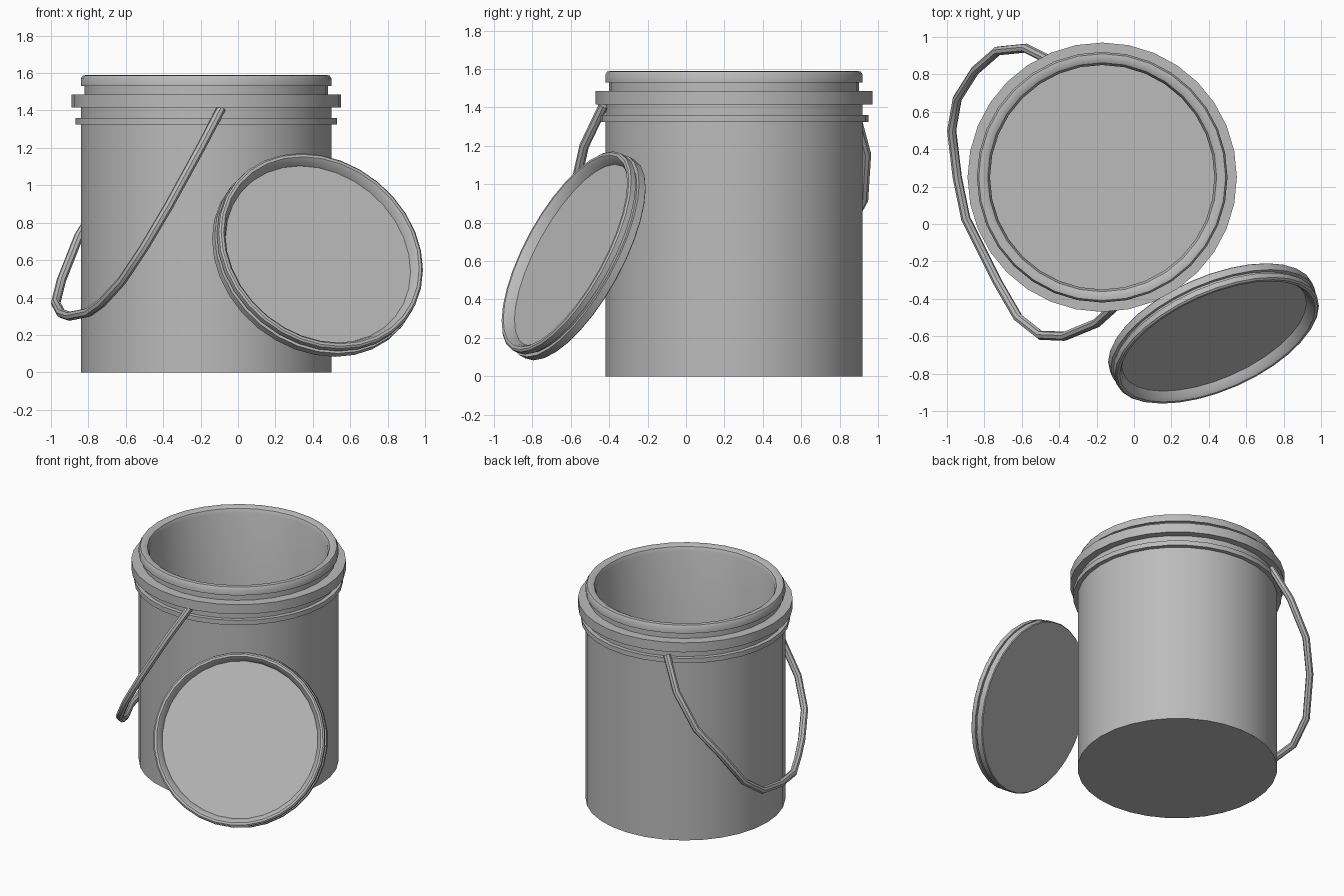
import bpy, bmesh, math
from mathutils import Vector

cube = bpy.data.objects.get("Cube")
if cube:
    bpy.data.objects.remove(cube, do_unlink=True)

SIDES = 32

grey = bpy.data.materials.new("grey_plastic")
grey.use_nodes = True
COLOUR = (0.5, 0.5, 0.5, 1)
grey.diffuse_color = COLOUR
grey.node_tree.nodes["Principled BSDF"].inputs["Base Color"].default_value = COLOUR


def smooth(obj):
    bpy.ops.object.select_all(action='DESELECT')
    obj.select_set(True)
    bpy.context.view_layer.objects.active = obj
    bpy.ops.object.shade_smooth_by_angle(angle=math.radians(35))


def lathe(name, profile, location):
    """Spin an (r, z) profile about z; a radius of 0 closes the end with a flat cap."""
    bm = bmesh.new()
    rings = []
    for r, z in profile:
        ring = []
        for i in range(SIDES):
            a = 2 * math.pi * i / SIDES
            ring.append(bm.verts.new((r * math.cos(a), r * math.sin(a), z)))
        rings.append(ring)
    for low, high in zip(rings, rings[1:]):
        for i in range(SIDES):
            j = (i + 1) % SIDES
            bm.faces.new((low[i], low[j], high[j], high[i]))
    bm.faces.new(rings[0][::-1])
    bm.faces.new(rings[-1])
    bmesh.ops.recalc_face_normals(bm, faces=bm.faces)
    mesh = bpy.data.meshes.new(name)
    bm.to_mesh(mesh)
    bm.free()
    obj = bpy.data.objects.new(name, mesh)
    obj.location = location
    mesh.materials.append(grey)
    bpy.context.collection.objects.link(obj)
    smooth(obj)
    return obj


# Bucket: outer wall, two collars, rounded lip, then down the inside to the floor
lathe("bucket", [
    (0.67, 0), (0.67, 1.325),
    (0.70, 1.325), (0.70, 1.36), (0.67, 1.36),
    (0.67, 1.415), (0.72, 1.415), (0.72, 1.485), (0.65, 1.485),
    (0.65, 1.53), (0.67, 1.53), (0.67, 1.57), (0.66, 1.587),
    (0.635, 1.59), (0.612, 1.578), (0.60, 1.55), (0.60, 0.05),
], (-0.17, 0.25, 0))

# Lid: flat back, flange, groove and raised rim round a shallow dish
lid = lathe("lid", [
    (0.585, -0.05), (0.59, -0.045), (0.59, -0.005), (0.57, -0.005),
    (0.57, 0.012), (0.585, 0.012), (0.585, 0.042), (0.575, 0.05),
    (0.56, 0.05), (0.545, 0.035), (0.53, 0.0),
], (0.428, -0.588, 0.63))
lid.rotation_euler = Vector((0.36, -0.817, 0.45)).to_track_quat('Z', 'Y').to_euler()

# Handle: bent round rod hanging from the collar
path = [
    (-0.09, -0.43, 1.41), (-0.20, -0.53, 1.20), (-0.37, -0.60, 0.89),
    (-0.50, -0.595, 0.67), (-0.62, -0.50, 0.49), (-0.73, -0.31, 0.37),
    (-0.80, -0.17, 0.32), (-0.90, 0.03, 0.30), (-0.945, 0.25, 0.315),
    (-0.975, 0.50, 0.37), (-0.945, 0.67, 0.49), (-0.85, 0.82, 0.73),
    (-0.73, 0.925, 0.92), (-0.58, 0.94, 1.16), (-0.46, 0.88, 1.38),
]
curve = bpy.data.curves.new("handle", 'CURVE')
curve.dimensions = '3D'
curve.bevel_depth = 0.025
curve.bevel_resolution = 2
curve.use_fill_caps = True
spline = curve.splines.new('POLY')
spline.points.add(len(path) - 1)
for point, co in zip(spline.points, path):
    point.co = (*co, 1)
curve.materials.append(grey)
handle = bpy.data.objects.new("handle", curve)
bpy.context.collection.objects.link(handle)
bpy.ops.object.select_all(action='DESELECT')
handle.select_set(True)
bpy.context.view_layer.objects.active = handle
bpy.ops.object.convert(target='MESH')
smooth(handle)
